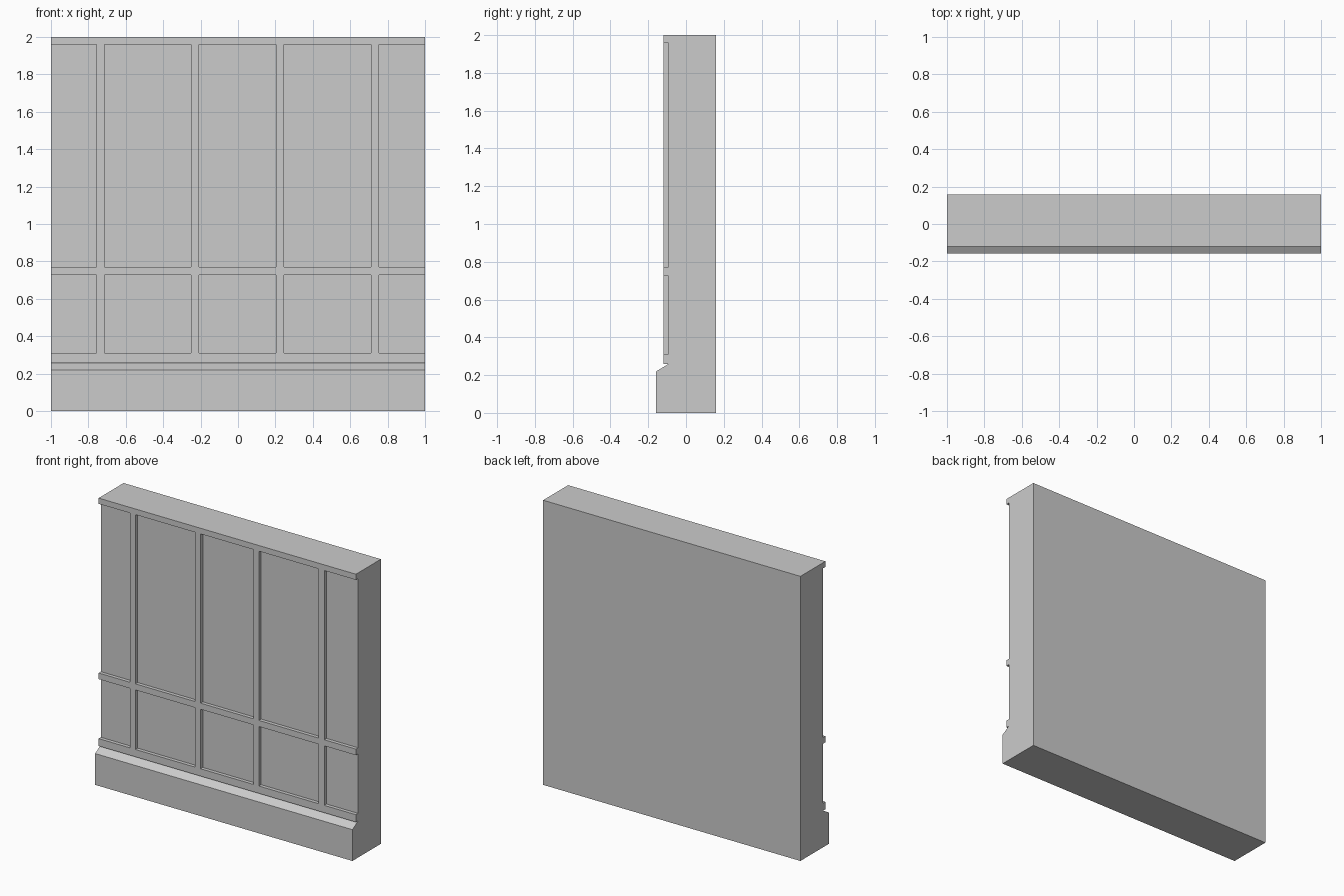
import bpy
import bmesh

cube = bpy.data.objects.get("Cube")
if cube:
    bpy.data.objects.remove(cube, do_unlink=True)

grey = bpy.data.materials.new("plain grey")
grey.use_nodes = True
colour = (0.6, 0.6, 0.6, 1)
grey.diffuse_color = colour
grey.node_tree.nodes["Principled BSDF"].inputs["Base Color"].default_value = colour

BACK, BASE, TRIM, PANEL = 0.158, -0.158, -0.119, -0.094


def extrude(bm, faces, offset):
    """Turn flat faces into a closed solid."""
    result = bmesh.ops.extrude_face_region(bm, geom=faces)
    moved = [v for v in result["geom"] if isinstance(v, bmesh.types.BMVert)]
    bmesh.ops.translate(bm, verts=moved, vec=offset)
    bmesh.ops.recalc_face_normals(bm, faces=bm.faces[:])


def make_object(name, bm):
    mesh = bpy.data.meshes.new(name)
    bm.to_mesh(mesh)
    bm.free()
    mesh.materials.append(grey)
    obj = bpy.data.objects.new(name, mesh)
    bpy.context.collection.objects.link(obj)
    return obj


# Wall with a bevelled plinth: side profile swept across the width
profile = [(BACK, 0), (BASE, 0), (BASE, 0.22), (PANEL, 0.258), (PANEL, 2), (BACK, 2)]
bm = bmesh.new()
face = bm.faces.new([bm.verts.new((-1, y, z)) for y, z in profile])
extrude(bm, [face], (2, 0, 0))
make_object("wall_and_plinth", bm)

# Trim lattice: every cell in a rail row or a stile column is raised
xs = [-1, -0.757, -0.714, -0.251, -0.208, 0.203, 0.246, 0.711, 0.754, 1]
zs = [0.258, 0.31, 0.728, 0.771, 1.96, 2]
bm = bmesh.new()
grid = [[bm.verts.new((x, PANEL, z)) for z in zs] for x in xs]
cells = []
for i in range(len(xs) - 1):
    for j in range(len(zs) - 1):
        if i % 2 == 1 or j % 2 == 0:
            cells.append(bm.faces.new((grid[i][j], grid[i + 1][j],
                                       grid[i + 1][j + 1], grid[i][j + 1])))
extrude(bm, cells, (0, TRIM - PANEL, 0))

# The side against the wall is hidden, so it is left open
hidden = [f for f in bm.faces if f.normal.y > 0.5]
bmesh.ops.delete(bm, geom=hidden, context="FACES")
make_object("trim_rails_and_stiles", bm)
